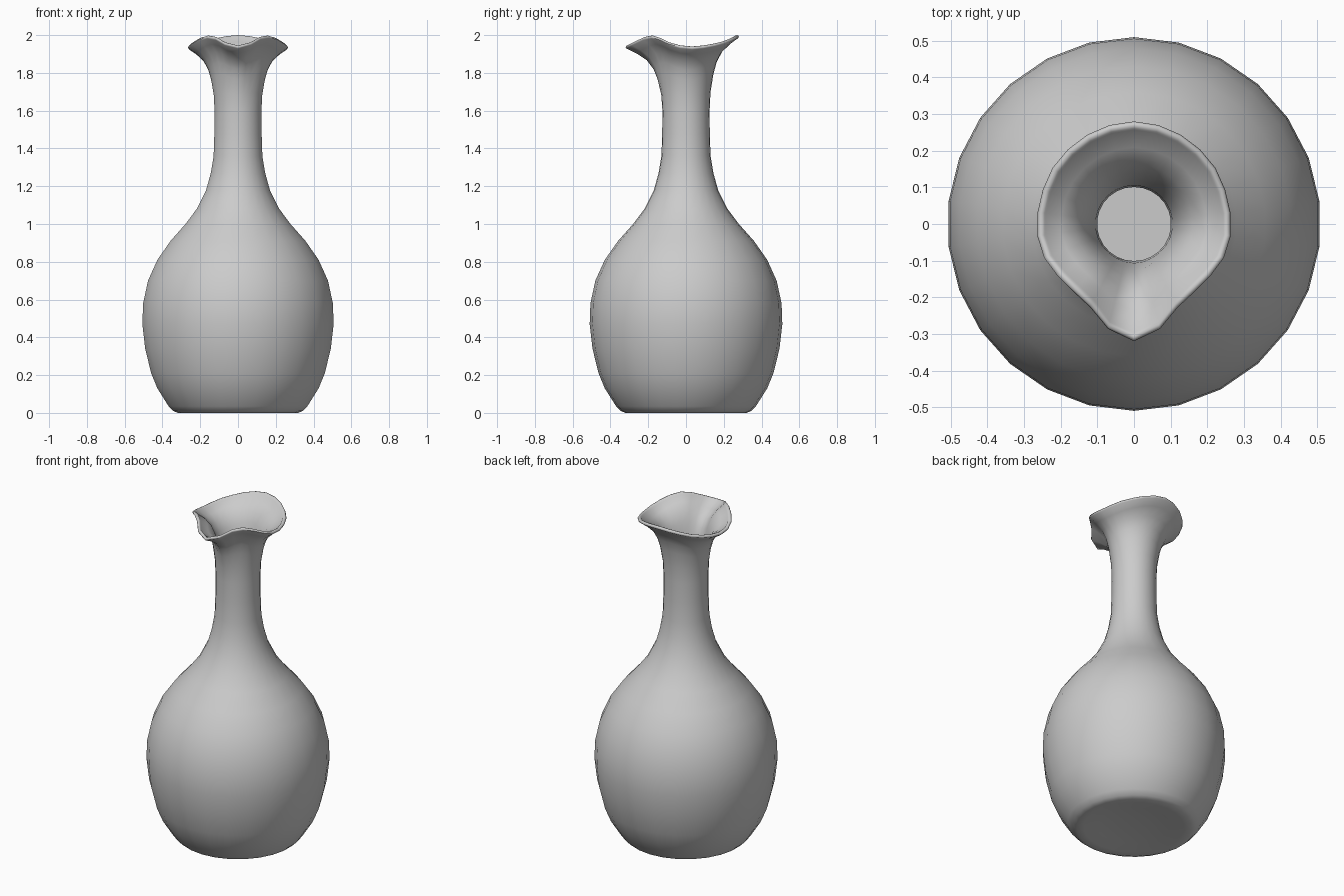
import bpy, bmesh, math

if "Cube" in bpy.data.objects:
    bpy.data.objects.remove(bpy.data.objects["Cube"])

SIDES = 26
WALL = 0.024

# Body profile (radius, height), from underside to neck
underside = [(0.088, 0.02), (0.2, 0.012), (0.28, 0.002), (0.32, 0.0)]
body = [(0.345, 0.01), (0.37, 0.035), (0.43, 0.13), (0.463, 0.21),
        (0.495, 0.34), (0.51, 0.47), (0.506, 0.58), (0.48, 0.70),
        (0.43, 0.81), (0.36, 0.91), (0.28, 1.00), (0.22, 1.08),
        (0.17, 1.18), (0.145, 1.27), (0.13, 1.36), (0.126, 1.48), (0.125, 1.60)]
# Rim radius and height, from the spout (front) round to the back
rim_r = [.32, .295, .257, .248, .252, .262, .266, .265, .266, .27, .272, .275, .278, .28]
rim_z = [1.945, 1.962, 1.99, 1.998, 1.985, 1.962, 1.946, 1.94, 1.945, 1.955,
         1.967, 1.982, 1.994, 2.0]
# Flare from round neck to shaped rim: (radius blend, height blend)
flare = [(0.03, 0.25), (0.13, 0.50), (0.24, 0.66), (0.42, 0.80), (0.70, 0.91)]

bm = bmesh.new()


def ring(radius, height):
    verts = []
    for i in range(SIDES):
        k = min(i, SIDES - i)
        a = -math.pi / 2 + 2 * math.pi * i / SIDES
        r, z = radius(k), height(k)
        verts.append(bm.verts.new((r * math.cos(a), r * math.sin(a), z)))
    return verts


def round_ring(r, z):
    return ring(lambda k: r, lambda k: z)


def flare_ring(fr, fz, inset, drop):
    return ring(lambda k: 0.125 + (rim_r[k] - 0.125) * fr - inset,
                lambda k: 1.60 + (rim_z[k] - 1.60) * fz - drop)


# Outer skin
rings = [round_ring(r, z) for r, z in underside + body]
rings += [flare_ring(fr, fz, 0, 0.012 * fz) for fr, fz in flare]
# Rounded lip
rings += [flare_ring(1, 1, i, d) for i, d in
          [(0.004, 0.016), (0, 0.009), (0.004, 0.002), (0.011, 0),
           (0.019, 0.003), (0.023, 0.01)]]
# Inner skin
rings += [flare_ring(fr, fz, WALL, 0) for fr, fz in reversed(flare)]
rings += [round_ring(r - WALL, max(z, 0.045)) for r, z in reversed(body[2:])]
rings += [round_ring(0.36, 0.06), round_ring(0.28, 0.045), round_ring(0.1, 0.045)]

for a, b in zip(rings, rings[1:]):
    for i in range(SIDES):
        j = (i + 1) % SIDES
        bm.faces.new((a[i], a[j], b[j], b[i]))
bm.faces.new(list(reversed(rings[0])))
bm.faces.new(rings[-1])
bmesh.ops.recalc_face_normals(bm, faces=bm.faces[:])

mesh = bpy.data.meshes.new("carafe")
bm.to_mesh(mesh)
bm.free()
carafe = bpy.data.objects.new("carafe", mesh)
bpy.context.collection.objects.link(carafe)
bpy.context.view_layer.objects.active = carafe
carafe.select_set(True)
bpy.ops.object.shade_smooth_by_angle(angle=math.radians(60))
